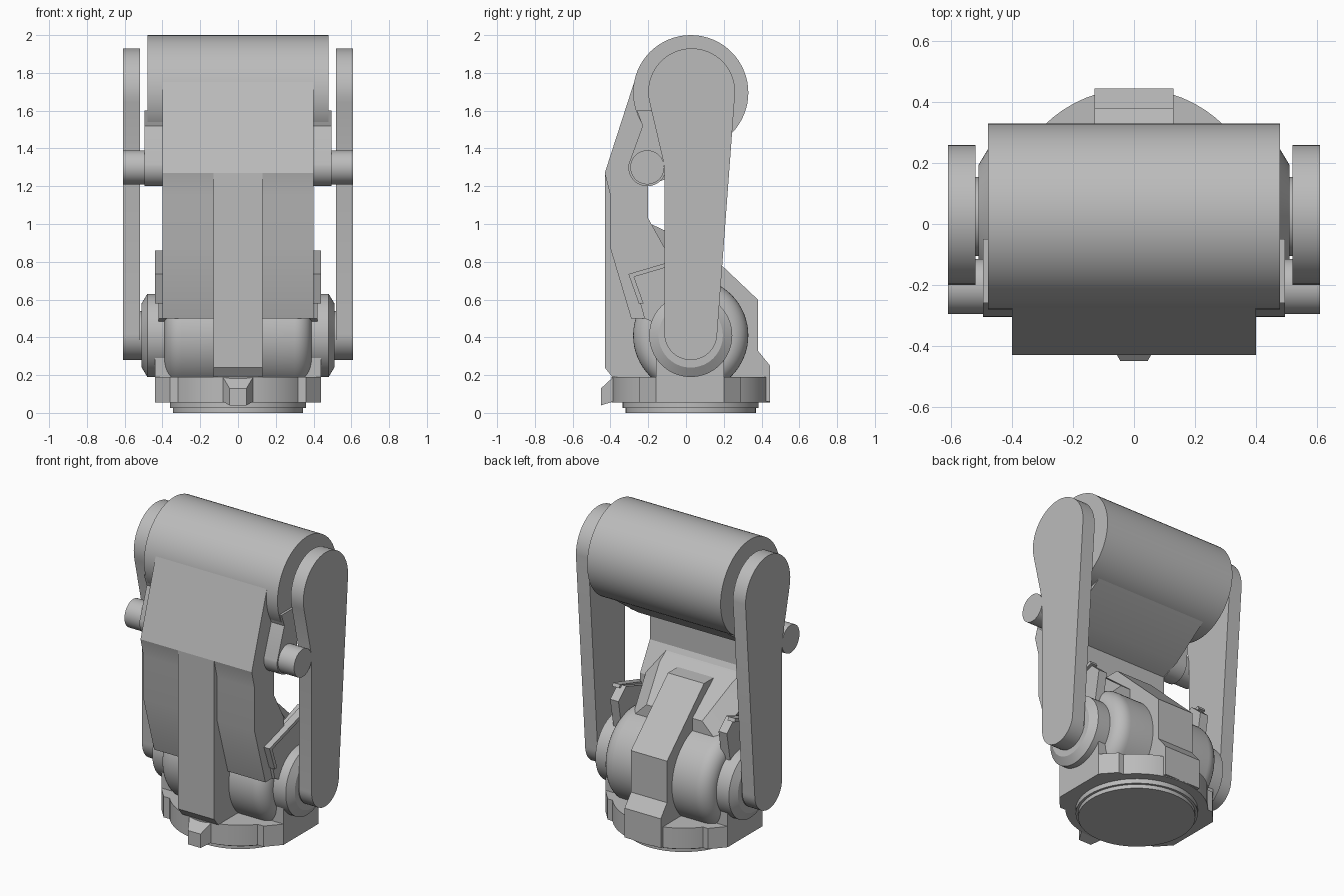
import bpy, math
from math import cos, sin, pi

cube = bpy.data.objects.get("Cube")
if cube:
    bpy.data.objects.remove(cube)

grey = bpy.data.materials.new("light grey")
grey.use_nodes = True
colour = (0.5, 0.5, 0.5, 1)
grey.diffuse_color = colour
grey.node_tree.nodes["Principled BSDF"].inputs["Base Color"].default_value = colour

AXIS_Y = 0.025   # shared depth of the drum, hubs and turntable
TOP_Z, HUB_Z = 1.695, 0.41


def make(name, verts, faces):
    mesh = bpy.data.meshes.new(name)
    mesh.from_pydata(verts, [], faces)
    mesh.materials.append(grey)
    ob = bpy.data.objects.new(name, mesh)
    bpy.context.collection.objects.link(ob)
    bpy.ops.object.select_all(action='DESELECT')
    ob.select_set(True)
    bpy.context.view_layer.objects.active = ob
    bpy.ops.object.mode_set(mode='EDIT')
    bpy.ops.mesh.select_all(action='SELECT')
    bpy.ops.mesh.normals_make_consistent(inside=False)
    bpy.ops.object.mode_set(mode='OBJECT')
    bpy.ops.object.shade_smooth_by_angle(angle=math.radians(25))
    return ob


def loft(name, rings):
    """Skin between matching rings of points and cap both ends."""
    n = len(rings[0])
    faces = [tuple(range(n)), tuple(range((len(rings) - 1) * n, len(rings) * n))]
    for k in range(len(rings) - 1):
        for i in range(n):
            j = (i + 1) % n
            faces.append((k * n + i, k * n + j, (k + 1) * n + j, (k + 1) * n + i))
    return make(name, [p for r in rings for p in r], faces)


def side_slab(name, x0, x1, profile):
    """Extrude a (y, z) profile along x."""
    return loft(name, [[(x, y, z) for y, z in profile] for x in (x0, x1)])


def arc(y, z, r, a0, a1, n=24):
    angles = [math.radians(a0 + (a1 - a0) * i / n) for i in range(n + 1)]
    return [(y + r * cos(a), z + r * sin(a)) for a in angles]


def turned_x(name, y, z, steps, n=64):
    """Turn (x, radius) steps around an axis along x."""
    return loft(name, [[(x, y + r * cos(2 * pi * i / n), z + r * sin(2 * pi * i / n))
                        for i in range(n)] for x, r in steps])


def turned_z(name, steps, n=64):
    return loft(name, [[(r * cos(2 * pi * i / n), AXIS_Y + r * sin(2 * pi * i / n), z)
                        for i in range(n)] for z, r in steps])


# Turntable base
turned_z("base_foot", [(0, 0.345), (0.04, 0.345)])
turned_z("base_step", [(0.025, 0.36), (0.07, 0.36)])
turned_z("base_disc", [(0.055, 0.42), (0.19, 0.42)])
plan = [(-0.44, -0.16), (-0.36, -0.25), (0.36, -0.25), (0.44, -0.16),
        (0.44, 0.2), (0.36, 0.29), (-0.36, 0.29), (-0.44, 0.2)]
loft("base_flats", [[(x, y, z) for x, y in plan] for z in (0.055, 0.19)])

# Front locating tab
loft("front_tab", [[(-w, y, z0), (w, y, z0), (w, y, z1), (-w, y, z1)]
                   for y, w, z0, z1 in ((-0.45, 0.045, 0.04, 0.13),
                                        (-0.385, 0.08, 0.06, 0.19))])

# Lower barrel with rounded ends
half = [(0.39 - 0.09 * (1 - sin(a)), 0.215 + 0.09 * cos(a))
        for a in [i * pi / 16 for i in range(9)]]
steps = [(-x, r) for x, r in reversed(half)] + half
turned_x("lower_barrel", AXIS_Y, HUB_Z, steps)

# Rear spine rising from the base
side_slab("rear_spine", -0.13, 0.13,
          [(0.445, 0.06), (0.445, 0.25), (0.38, 0.33), (0.38, 0.6), (0.0, 0.96),
           (-0.25, 0.96), (-0.25, 0.06)])

# Front rib
side_slab("front_rib", -0.13, 0.13,
          [(-0.43, 1.27), (-0.43, 0.24), (-0.39, 0.19), (-0.2, 0.19), (-0.2, 1.27)])

# Front body joining the drum to the barrel
side_slab("front_body", -0.4, 0.4,
          [(-0.262, 1.79), (-0.43, 1.27), (-0.40, 1.15), (-0.40, 0.87), (-0.29, 0.5),
           (-0.1, 0.5), (-0.1, 0.85), (-0.2, 1.03), (-0.2, 1.2), (-0.08, 1.25),
           (0.17, 1.43), (0.0, 1.7)])

# Chamfered shoulder block behind the body
loft("shoulder_block", [[(-w, y, 0.5), (w, y, 0.5), (w, y, z), (w - 0.1, y, z + 0.1),
                         (0.1 - w, y, z + 0.1), (-w, y, z)]
                        for y, w, z in ((-0.25, 0.38, 0.93), (-0.1, 0.36, 0.86),
                                        (0.12, 0.3, 0.68))])

# Upper drum
turned_x("upper_drum", AXIS_Y, TOP_Z, [(-0.48, 0.305), (0.48, 0.305)])

link_outline = (arc(0.03, 1.70, 0.23, 0, 195)
                + [(-0.115, 1.31)]
                + arc(AXIS_Y, 0.42, 0.14, 180, 360))
boss_outline = (arc(-0.205, 1.30, 0.1, 170, 360)
                + [(-0.09, 1.5), (-0.05, 1.6), (-0.26, 1.6), (-0.23, 1.52)])

for side, s in (("left", 1), ("right", -1)):
    # Long tapered link
    side_slab(side + "_link", s * 0.52, s * 0.61, link_outline)
    # Lower hub with a chamfered flange and spigot
    turned_x(side + "_hub", AXIS_Y, HUB_Z,
             [(s * 0.38, 0.22), (s * 0.48, 0.22), (s * 0.51, 0.17)])
    turned_x(side + "_hub_spigot", AXIS_Y, HUB_Z, [(s * 0.50, 0.13), (s * 0.53, 0.13)])
    # Hub pedestal
    side_slab(side + "_pedestal", s * 0.3, s * 0.44,
              [(-0.16, 0.06), (0.2, 0.06), (0.2, 0.4), (-0.16, 0.4)])
    # Pin and the boss hanging from the drum
    turned_x(side + "_pin", -0.205, 1.30, [(s * 0.48, 0.09), (s * 0.61, 0.09)])
    side_slab(side + "_pin_boss", s * 0.395, s * 0.495, boss_outline)
    # Side cheek with a raised rim
    side_slab(side + "_cheek", s * 0.36, s * 0.42,
              [(-0.28, 0.72), (-0.22, 0.5), (-0.1, 0.45), (0.12, 0.45), (0.18, 0.78),
               (0.1, 0.85), (-0.1, 0.78)])
    side_slab(side + "_cheek_rim", s * 0.39, s * 0.44,
              [(-0.305, 0.735), (-0.25, 0.58), (-0.225, 0.58), (-0.275, 0.72),
               (0.13, 0.84), (0.12, 0.86)])
